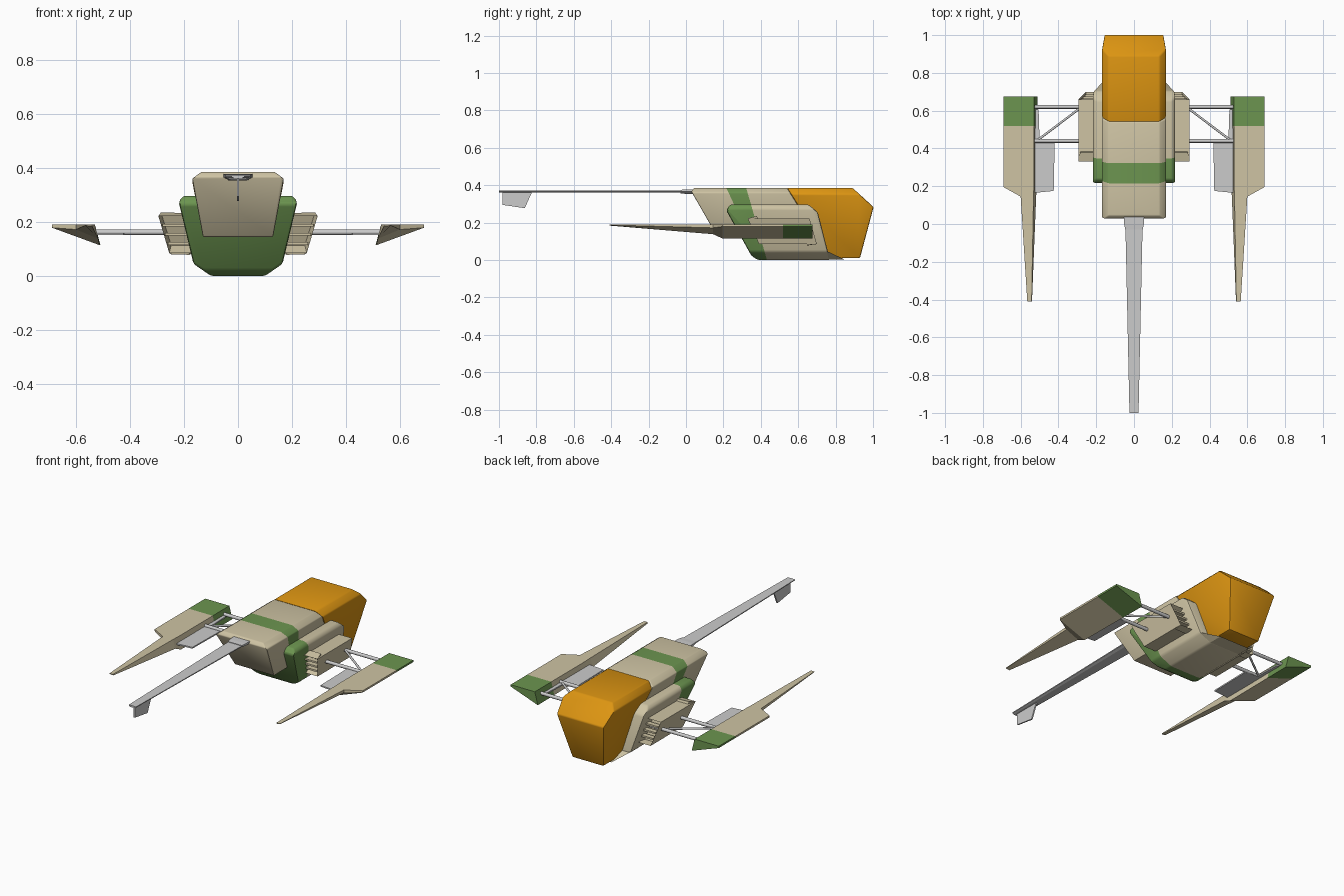
import bpy, bmesh
from mathutils import Vector

if "Cube" in bpy.data.objects:
    bpy.data.objects.remove(bpy.data.objects["Cube"])

def mat(name, c):
    m = bpy.data.materials.new(name)
    m.diffuse_color = (*c, 1)
    m.use_nodes = True
    m.node_tree.nodes["Principled BSDF"].inputs["Base Color"].default_value = m.diffuse_color
    return m

TAN = mat("tan", (0.62, 0.55, 0.37))
GREEN = mat("green", (0.15, 0.30, 0.08))
ORANGE = mat("orange", (0.72, 0.30, 0.006))

def finish(name, bm, mats=(), mirror=False, smooth=False):
    bmesh.ops.recalc_face_normals(bm, faces=bm.faces[:])
    me = bpy.data.meshes.new(name)
    bm.to_mesh(me)
    bm.free()
    ob = bpy.data.objects.new(name, me)
    bpy.context.collection.objects.link(ob)
    for m in mats:
        me.materials.append(m)
    if mirror:
        ob.modifiers.new("mirror", 'MIRROR').use_mirror_merge = False
    if smooth:
        bpy.ops.object.select_all(action='DESELECT')
        ob.select_set(True)
        bpy.context.view_layer.objects.active = ob
        bpy.ops.object.shade_smooth_by_angle(angle=0.6)
    return ob

def loft(sections):
    """Skin equal-length rings of points, capped at both ends."""
    bm = bmesh.new()
    rings = [[bm.verts.new(p) for p in s] for s in sections]
    n = len(rings[0])
    for a, b in zip(rings, rings[1:]):
        for i in range(n):
            j = (i + 1) % n
            bm.faces.new((a[i], a[j], b[j], b[i]))
    bm.faces.new(rings[0])
    bm.faces.new(rings[-1])
    return bm

def plane(p, q):
    """Point and normal (towards +y) of the cross plane through two (y, z) points."""
    n = Vector((0, q[1] - p[1], p[0] - q[0])).normalized()
    return Vector((0, *p)), n if n.y > 0 else -n

def solid(front, side, bevel=0.0):
    """Front outline (x, z) run along y and cut to a convex side outline (y, z)."""
    bm = loft([[(x, y, z) for x, z in front] for y in (-1.5, 1.5)])
    mid = sum((Vector((0, *p)) for p in side), Vector()) / len(side)
    for p, q in zip(side, side[1:] + side[:1]):
        if abs(p[1] - q[1]) < 1e-4:
            continue
        co, no = plane(p, q)
        if (mid - co).dot(no) > 0:
            no = -no
        bmesh.ops.bisect_plane(bm, geom=bm.verts[:] + bm.edges[:] + bm.faces[:], dist=1e-5,
                               plane_co=co, plane_no=no, clear_outer=True)
        bmesh.ops.holes_fill(bm, edges=[e for e in bm.edges if e.is_boundary], sides=0)
    bmesh.ops.recalc_face_normals(bm, faces=bm.faces[:])
    if bevel:
        bmesh.ops.bevel(bm, geom=bm.edges[:], offset=bevel, segments=2, profile=0.5,
                        affect='EDGES', clamp_overlap=True)
    return bm

def stripe(bm, back, fore):
    """Paint the zone between two cross planes with the second material."""
    cuts = [plane(*c) if c else None for c in (back, fore)]
    for c in cuts:
        if c:
            bmesh.ops.bisect_plane(bm, geom=bm.verts[:] + bm.edges[:] + bm.faces[:],
                                   dist=1e-5, plane_co=c[0], plane_no=c[1])
    for f in bm.faces:
        m = f.calc_center_median()
        ahead = not cuts[0] or (m - cuts[0][0]).dot(cuts[0][1]) > 0
        behind = not cuts[1] or (m - cuts[1][0]).dot(cuts[1][1]) < 0
        f.material_index = int(ahead and behind)

def sym(half):
    return half + [(-x, z) for x, z in reversed(half)]

SEAM = [(0.54, 0.386), (0.69, 0.146)]
FORE = [(0.322, 0.385), (0.43, 0.01)]

# upper hull with green band
bm = solid(sym([(0.13, 0.145), (0.17, 0.36), (0.135, 0.386)]),
           [(0.155, 0.145), (0.028, 0.367), (0.045, 0.386)] + SEAM, 0.005)
stripe(bm, [(0.216, 0.385), (0.26, 0.29)], FORE)
finish("upper_hull", bm, (TAN, GREEN), smooth=True)

# orange cockpit
bm = solid(sym([(0.103, 0.01), (0.17, 0.352), (0.135, 0.386)]),
           [(0.775, 0.01), (0.54, 0.386), (0.89, 0.386), (1.003, 0.283), (0.93, 0.01)], 0.007)
finish("cockpit", bm, (ORANGE,), smooth=True)

# wide lower body wrapped round the hull, green at the tail
bm = solid(sym([(0.10, 0.0), (0.165, 0.045), (0.22, 0.275), (0.203, 0.297)]),
           [(0.385, 0.0), (0.35, 0.022), (0.215, 0.265), (0.235, 0.297),
            (0.655, 0.297), (0.705, 0.255), (0.77, 0.0)], 0.01)
stripe(bm, None, FORE)
finish("lower_body", bm, (TAN, GREEN), smooth=True)

# keel plate reaching forward under the cockpit
bm = solid(sym([(0.10, 0.002), (0.158, 0.042)]),
           [(0.5, 0.002), (0.49, 0.042), (0.765, 0.042), (0.85, 0.002)])
finish("keel", bm, (TAN,))

# side engine boxes with open ends
bm = solid([(0.17, 0.085), (0.255, 0.085), (0.295, 0.222), (0.20, 0.222)],
           [(0.39, 0.085), (0.33, 0.222), (0.66, 0.222), (0.70, 0.085)])
ends = [f for f in bm.faces if abs(f.normal.y) > 0.7]
bmesh.ops.inset_individual(bm, faces=ends, thickness=0.012)
for f in ends:
    bmesh.ops.translate(bm, verts=f.verts[:], vec=-0.05 * f.normal)
finish("engine_box", bm, (TAN,), mirror=True)

# grille slats in both engine ends
for k in range(3):
    z = 0.12 + k * 0.034
    xi, xo = 0.176 + (z - 0.085) * 0.22, 0.25 + (z - 0.085) * 0.292
    for tag, y in (("front", 0.695 - (z - 0.085) * 0.296), ("rear", 0.335 + (0.222 - z) * 0.44)):
        d = -0.03 if tag == "front" else 0.03
        bm = loft([[(x, y, z - .005), (x, y, z + .005), (x, y + d, z + .005), (x, y + d, z - .005)]
                   for x in (xi, xo)])
        finish(f"{tag}_slat_{k}", bm, (TAN,), mirror=True)

# outrigger wings: wedge section, stepped outer edge, long tail spike
def wing_ring(y, xo, xi, xb, zb, ze):
    return [(xo, y, 0.19), (xi, y, 0.19), (xb, y, zb), (xo, y, ze)]

bm = loft([wing_ring(0.675, 0.69, 0.53, 0.51, 0.115, 0.179),
           wing_ring(0.195, 0.69, 0.53, 0.515, 0.115, 0.179),
           wing_ring(0.145, 0.60, 0.532, 0.518, 0.138, 0.172),
           wing_ring(-0.41, 0.565, 0.542, 0.54, 0.184, 0.187)])
stripe(bm, [(0.518, 0.0), (0.518, 0.2)], None)
finish("wing", bm, (TAN, GREEN), mirror=True)

# grey flaps inside the wings
flap = [(0.525, 0.61), (0.505, 0.605), (0.50, 0.45), (0.42, 0.44), (0.425, 0.175), (0.525, 0.165)]
finish("wing_flap", loft([[(x, y, z) for x, y in flap] for z in (0.152, 0.16)]), mirror=True)

# struts joining wings to the body
def rod(name, a, b, r):
    a, b = Vector(a), Vector(b)
    bm = bmesh.new()
    bmesh.ops.create_cone(bm, cap_ends=True, segments=12, radius1=r, radius2=r, depth=(b - a).length)
    bmesh.ops.rotate(bm, verts=bm.verts[:], matrix=(b - a).to_track_quat('Z', 'Y').to_matrix())
    bmesh.ops.translate(bm, verts=bm.verts[:], vec=(a + b) / 2)
    finish(name, bm, mirror=True, smooth=True)

rod("front_strut", (0.18, 0.62, 0.162), (0.535, 0.62, 0.162), 0.01)
rod("rear_strut", (0.18, 0.44, 0.162), (0.535, 0.44, 0.162), 0.01)
rod("brace", (0.27, 0.625, 0.162), (0.505, 0.448, 0.162), 0.006)

# tail boom, its socket and the hanging fin
def bar_ring(y, w, z0, z1):
    return [(-w, y, z1), (w, y, z1), (w, y, (z0 + z1) / 2), (w * 0.6, y, z0),
            (-w * 0.6, y, z0), (-w, y, (z0 + z1) / 2)]

finish("tail_boom", loft([bar_ring(0.06, 0.047, 0.36, 0.372), bar_ring(-1.0, 0.024, 0.362, 0.372)]))
finish("boom_socket", loft([bar_ring(0.07, 0.054, 0.353, 0.377), bar_ring(0.0, 0.052, 0.353, 0.377),
                            bar_ring(-0.03, 0.046, 0.357, 0.375)]))
fin = [(-0.982, 0.366), (-0.982, 0.295), (-0.862, 0.277), (-0.822, 0.366)]
finish("tail_fin", loft([[(x, y, z) for y, z in fin] for x in (-0.004, 0.004)]))
